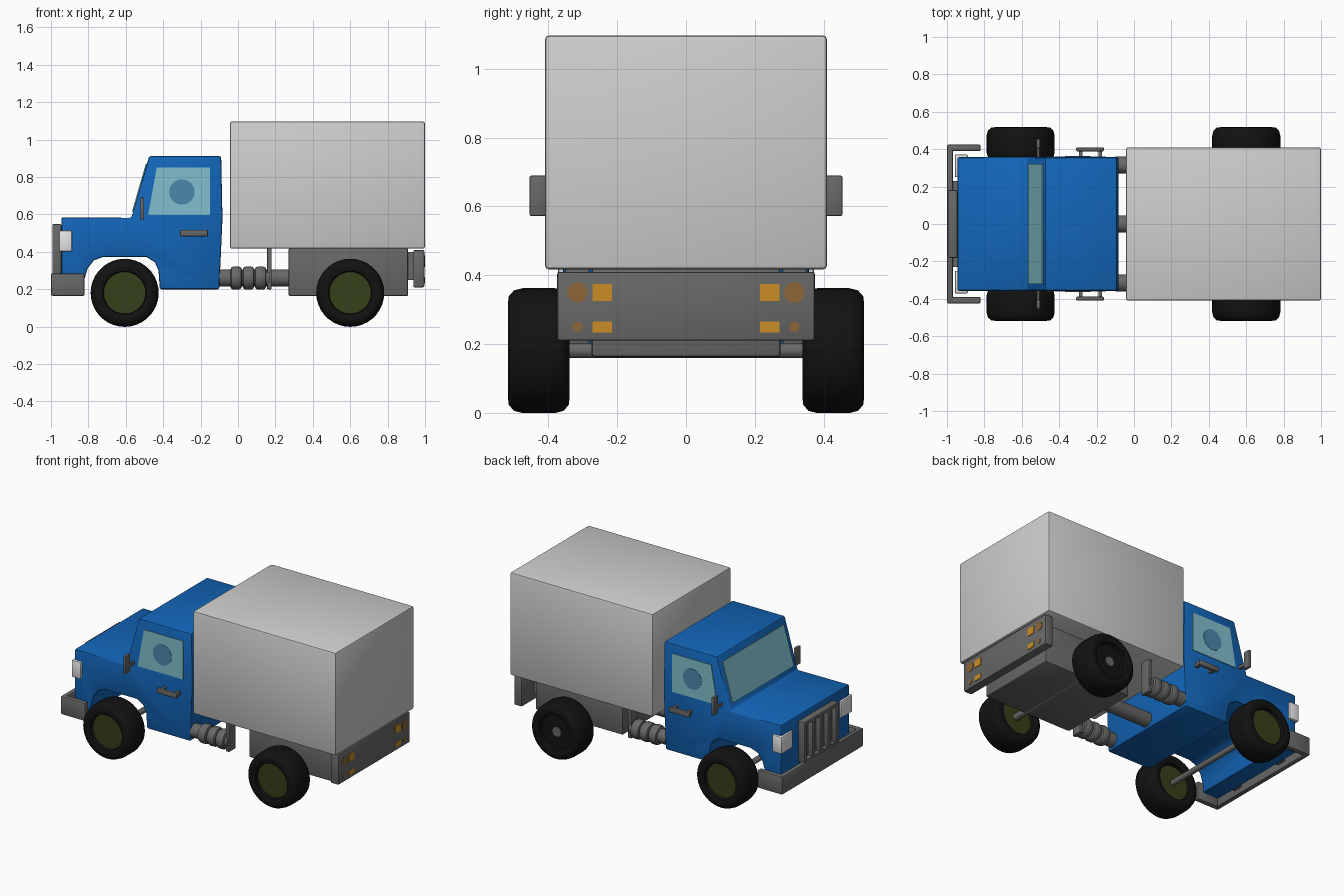
import bpy, bmesh, math
from mathutils import Vector, Matrix

if "Cube" in bpy.data.objects:
    bpy.data.objects.remove(bpy.data.objects["Cube"])


def material(name, rgb):
    m = bpy.data.materials.new(name)
    m.diffuse_color = (*rgb, 1)
    m.use_nodes = True
    m.node_tree.nodes["Principled BSDF"].inputs["Base Color"].default_value = m.diffuse_color
    return m


BLUE = material("cab_blue", (0.006, 0.13, 0.48))
WHITE = material("box_white", (0.62, 0.62, 0.61))
GREY = material("metal_grey", (0.135, 0.14, 0.135))
BLACK = material("tire_black", (0.006, 0.006, 0.006))
OLIVE = material("hub_olive", (0.035, 0.05, 0.01))
GLASS = material("window_cyan", (0.22, 0.53, 0.62))
ORANGE = material("lamp_orange", (0.60, 0.27, 0.02))
BROWN = material("lamp_brown", (0.27, 0.13, 0.04))
LAMP = material("headlight_white", (0.80, 0.80, 0.80))
TINT = material("glass_blue", (0.07, 0.25, 0.42))


def finish(bm, name, mats, bevel=0.0, segs=2):
    bmesh.ops.recalc_face_normals(bm, faces=bm.faces)
    if bevel:
        edges = [e for e in bm.edges if e.calc_face_angle(0) > math.radians(35)]
        bmesh.ops.bevel(bm, geom=edges, offset=bevel, segments=segs,
                        profile=0.5, affect='EDGES', clamp_overlap=True)
    me = bpy.data.meshes.new(name)
    bm.to_mesh(me)
    bm.free()
    for m in mats:
        me.materials.append(m)
    ob = bpy.data.objects.new(name, me)
    bpy.context.collection.objects.link(ob)
    bpy.ops.object.select_all(action='DESELECT')
    ob.select_set(True)
    bpy.context.view_layer.objects.active = ob
    bpy.ops.object.shade_smooth_by_angle(angle=math.radians(35))
    return ob


def prism(name, pts, y0, y1, mat, bevel=0.0):
    """Side profile (x, z) extruded from y0 to y1."""
    bm = bmesh.new()
    face = bm.faces.new([bm.verts.new((x, y0, z)) for x, z in pts])
    new = bmesh.ops.extrude_face_region(bm, geom=[face])["geom"]
    bmesh.ops.translate(bm, vec=(0, y1 - y0, 0),
                        verts=[v for v in new if isinstance(v, bmesh.types.BMVert)])
    return finish(bm, name, [mat], bevel)


def box(name, x, y, z, mat, bevel=0.0):
    return prism(name, [(x[0], z[0]), (x[1], z[0]), (x[1], z[1]), (x[0], z[1])],
                 y[0], y[1], mat, bevel)


def cylinder(name, axis, centre, r, length, mat, bevel=0.0, sides=24):
    bm = bmesh.new()
    rot = Vector((0, 0, 1)).rotation_difference(Vector(axis)).to_matrix().to_4x4()
    bmesh.ops.create_cone(bm, cap_ends=True, segments=sides, radius1=r, radius2=r,
                          depth=length, matrix=Matrix.Translation(centre) @ rot)
    return finish(bm, name, [mat], bevel)


def span(s, a, b):
    """Mirrored y range on side s."""
    return tuple(sorted((s * a, s * b)))


def wheel(name, x, y, hub):
    half = [(0, -.06), (.112, -.06), (.116, -.083), (.135, -.09), (.158, -.087),
            (.175, -.072), (.182, -.045)]
    prof = half + [(r, -d) for r, d in reversed(half)]
    n = 36
    bm = bmesh.new()
    rings = [[bm.verts.new((x + r * math.cos(2 * math.pi * i / n), y + d,
                            .181 + r * math.sin(2 * math.pi * i / n)))
              for i in range(n)] for r, d in prof]
    for a, b in zip(rings, rings[1:]):
        for i in range(n):
            j = (i + 1) % n
            bm.faces.new((a[i], a[j], b[j], b[i]))
    bmesh.ops.remove_doubles(bm, verts=bm.verts, dist=1e-5)
    for f in bm.faces:
        c = f.calc_center_median()
        f.material_index = int(math.hypot(c.x - x, c.z - .181) < .1)
    return finish(bm, name, [BLACK, hub])


# Cab body with open wheel arch
prism("cab", [(-.945, .19), (-.945, .585), (-.57, .582), (-.475, .912), (-.09, .912),
              (-.083, .58), (-.10, .20), (-.418, .20), (-.425, .30), (-.445, .345),
              (-.49, .373), (-.72, .373), (-.77, .355), (-.805, .31), (-.825, .24),
              (-.825, .19)], -.357, .357, BLUE, .01)

# Windscreen plate lying on the sloped pillar
d = Vector((.095, .33)).normalized()
nrm = Vector((-d.y, d.x))
base = Vector((-.57, .582))
q = [base + d * t + nrm * o for t, o in ((.035, -.002), (.30, -.002), (.30, .006), (.035, .006))]
prism("windscreen", [tuple(p) for p in q], -.32, .32, GLASS)

# Cargo box, chassis block and rear plate
box("cargo_box", (-.043, 1.0), (-.41, .41), (.417, 1.097), WHITE, .012)
box("rear_chassis", (.27, .91), (-.275, .275), (.163, .42), GREY, .01)
box("rear_plate", (.937, .996), (-.375, .375), (.21, .41), GREY, .008)
box("plate_bracket", (.90, .94), (-.25, .25), (.25, .40), GREY)
cylinder("drive_shaft", (1, 0, 0), (.09, 0, .26), .046, .40, GREY)

# Bumper front bar and grille
box("bumper", (-1.0, -.968), (-.425, .425), (.165, .285), GREY, .008)
box("grille_back", (-.962, -.94), (-.17, .17), (.27, .53), GREY)
for z0, z1 in ((.275, .295), (.525, .548)):
    box("grille_rail", (-.992, -.945), (-.18, .18), (z0, z1), GREY, .004)
for k in range(5):
    y = -.165 + k * .0825
    box("grille_bar", (-.992, -.945), (y - .016, y + .016), (.28, .545), GREY, .004)
for y in (-.2, .2):
    box("bumper_mount", (-.97, -.94), (y - .03, y + .03), (.20, .25), GREY)

for s in (-1, 1):
    # Front corner parts
    box("bumper_arm", (-1.0, -.82), span(s, .39, .425), (.165, .285), GREY, .008)
    box("headlight", (-.958, -.888), span(s, .25, .372), (.402, .515), LAMP, .008)
    # Side window with tinted patch
    prism("side_window", [(-.48, .597), (-.15, .597), (-.15, .85), (-.435, .85)],
          *span(s, .352, .361), GLASS)
    cylinder("window_patch", (0, 1, 0), (-.30, s * .36, .72), .068, .006, TINT)
    # Mirror and door handle
    box("mirror", (-.522, -.502), span(s, .405, .455), (.572, .69), GREY, .006)
    box("mirror_arm", (-.518, -.506), span(s, .35, .41), (.60, .62), GREY)
    box("door_handle", (-.31, -.16), span(s, .388, .41), (.482, .518), GREY, .008)
    for x in (-.295, -.19):
        box("handle_post", (x, x + .02), span(s, .35, .395), (.487, .512), GREY)
    # Ribbed tank with upright strap
    cylinder("rib_core", (1, 0, 0), (.035, s * .315, .26), .045, .27, GREY)
    for x in (-.01, .056, .12):
        cylinder("tank_rib", (1, 0, 0), (x, s * .315, .26), .062, .062, GREY, .018)
    box("tank_strap", (.155, .18), span(s, .28, .35), (.20, .42), GREY, .005)
    # Tail lamps: thin plates on the rear plate
    for z, r, h in ((.35, .03, .025), (.25, .015, .016)):
        box("tail_lamp", (.994, 1.0), span(s, .215, .272), (z - h, z + h), ORANGE)
        cylinder("tail_lamp_outer", (1, 0, 0), (.996, s * .315, z), r, .006, BROWN)
    # Wheels
    wheel("front_wheel", -.606, s * .428, OLIVE)
    wheel("rear_wheel", .60, s * .428, BLACK if s > 0 else OLIVE)

# Axles, the rear one showing through one hub
cylinder("front_axle", (0, 1, 0), (-.606, 0, .181), .018, .76, GREY)
cylinder("rear_axle", (0, 1, 0), (.60, 0, .181), .022, .76, GREY)
cylinder("rear_hub_cap", (0, 1, 0), (.60, .485, .181), .034, .02, GREY, sides=8)
